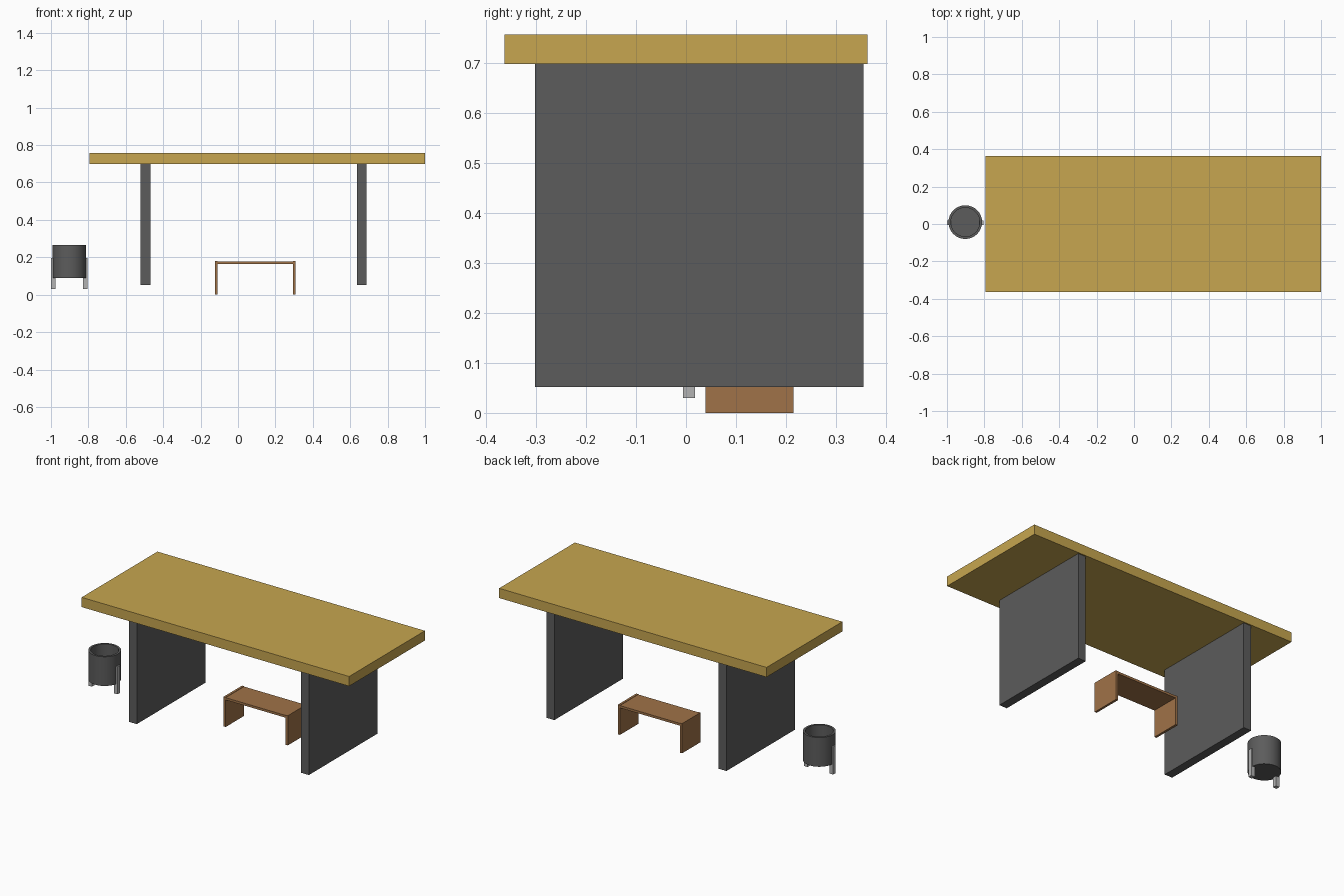
import bpy, bmesh, math

if "Cube" in bpy.data.objects:
    bpy.data.objects.remove(bpy.data.objects["Cube"])


def material(name, rgb):
    m = bpy.data.materials.new(name)
    m.diffuse_color = (*rgb, 1)
    m.use_nodes = True
    m.node_tree.nodes["Principled BSDF"].inputs["Base Color"].default_value = m.diffuse_color
    return m


oak = material("oak", (0.57, 0.38, 0.08))
walnut = material("walnut", (0.35, 0.17, 0.065))
charcoal = material("charcoal", (0.107, 0.107, 0.107))
metal = material("metal", (0.45, 0.45, 0.45))


def box(name, x, y, z, mat):
    """Box from (min, max) ranges on each axis."""
    bpy.ops.mesh.primitive_cube_add(size=1, location=[sum(r) / 2 for r in (x, y, z)])
    ob = bpy.context.object
    ob.name = name
    ob.scale = [r[1] - r[0] for r in (x, y, z)]
    bpy.ops.object.transform_apply(location=False, rotation=False, scale=True)
    ob.data.materials.append(mat)
    return ob


def lathe(name, profile, centre, mat, segments=32):
    """Revolve an (r, z) profile about a vertical axis."""
    bm = bmesh.new()
    verts = [bm.verts.new((r, 0, z)) for r, z in profile]
    edges = [bm.edges.new(p) for p in zip(verts, verts[1:])]
    bmesh.ops.spin(bm, geom=verts + edges, cent=(0, 0, 0), axis=(0, 0, 1),
                   angle=math.tau, steps=segments, use_duplicate=False)
    bmesh.ops.remove_doubles(bm, verts=bm.verts, dist=1e-4)
    bmesh.ops.recalc_face_normals(bm, faces=bm.faces)
    me = bpy.data.meshes.new(name)
    bm.to_mesh(me)
    bm.free()
    ob = bpy.data.objects.new(name, me)
    bpy.context.collection.objects.link(ob)
    ob.location = centre
    me.materials.append(mat)
    bpy.ops.object.select_all(action='DESELECT')
    ob.select_set(True)
    bpy.context.view_layer.objects.active = ob
    bpy.ops.object.shade_smooth_by_angle()
    return ob


# Desk: top and two panel legs
box("desk_top", (-0.795, 1.0), (-0.363, 0.363), (0.698, 0.757), oak)
for side, x in (("left", -0.494), ("right", 0.661)):
    box(f"desk_leg_{side}", (x - 0.026, x + 0.026), (-0.302, 0.355), (0.052, 0.698), charcoal)

# Footrest: board between two end panels
box("footrest_board", (-0.119, 0.303), (0.039, 0.215), (0.164, 0.178), walnut)
for side, x in (("left", -0.117), ("right", 0.300)):
    box(f"footrest_panel_{side}", (x - 0.007, x + 0.007), (0.039, 0.215), (0, 0.18), walnut)

# Waste bin: open cup with two side brackets
bin_x, bin_y = -0.902, 0.01
lathe("bin_body", [(0, 0.09), (0.09, 0.09), (0.09, 0.267), (0.077, 0.267),
                   (0.077, 0.103), (0, 0.103)], (bin_x, bin_y, 0), charcoal)
for side, s in (("left", -1), ("right", 1)):
    x = bin_x + s * 0.086
    box(f"bin_bracket_{side}", (x - 0.012, x + 0.012), (-0.006, 0.018), (0.03, 0.197), metal)
